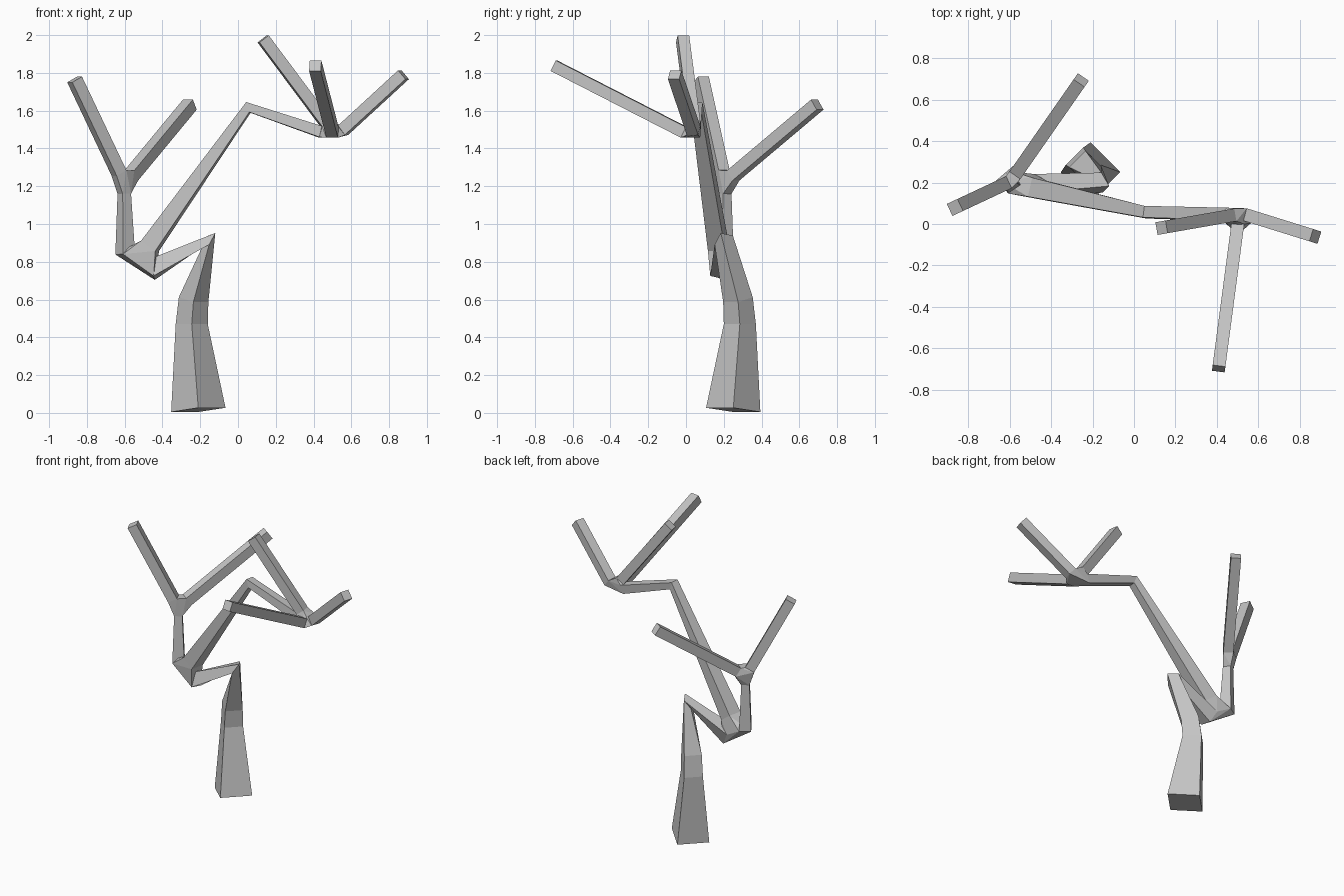
import bpy
import bmesh
from mathutils import Vector, Quaternion

cube = bpy.data.objects.get("Cube")
if cube:
    bpy.data.objects.remove(cube, do_unlink=True)

GREY = (0.55, 0.55, 0.55, 1.0)
bark = bpy.data.materials.new("grey bark")
bark.use_nodes = True
bark.diffuse_color = GREY
bark.node_tree.nodes["Principled BSDF"].inputs["Base Color"].default_value = GREY


def finish(name, bm):
    """Turn a bmesh into a flat shaded object with the bark material."""
    bmesh.ops.recalc_face_normals(bm, faces=bm.faces[:])
    mesh = bpy.data.meshes.new(name)
    bm.to_mesh(mesh)
    bm.free()
    mesh.materials.append(bark)
    obj = bpy.data.objects.new(name, mesh)
    bpy.context.collection.objects.link(obj)
    return obj


def limb(name, points, radii, side=None):
    """Sweep a square section along points; return the corner rings."""
    points = [Vector(p) for p in points]
    steps = [(b - a).normalized() for a, b in zip(points, points[1:])]
    # The first section keeps one pair of edges level unless a side is given
    side = Vector(side) if side else Vector((0, 0, 1)).cross(steps[0])
    side = (side - steps[0] * side.dot(steps[0])).normalized()
    up = steps[0].cross(side)
    rings = []
    for i, (centre, radius) in enumerate(zip(points, radii)):
        turn = Quaternion()
        if 0 < i < len(steps):
            turn = steps[i - 1].rotation_difference(steps[i])
        half = Quaternion().slerp(turn, 0.5)
        s, u = half @ side, half @ up
        rings.append([centre + radius * (a * s + b * u)
                      for a, b in ((-1, -1), (1, -1), (1, 1), (-1, 1))])
        side, up = turn @ side, turn @ up

    bm = bmesh.new()
    loops = [[bm.verts.new(co) for co in ring] for ring in rings]
    for low, high in zip(loops, loops[1:]):
        for k in range(4):
            n = (k + 1) % 4
            bm.faces.new((low[k], low[n], high[n], high[k]))
    bm.faces.new(loops[0])
    bm.faces.new(loops[-1])
    finish(name, bm)
    return rings


def joint(name, *rings):
    """Wrap the end sections of meeting limbs in a convex hull."""
    bm = bmesh.new()
    for ring in rings:
        for co in ring:
            bm.verts.new(co)
    hull = bmesh.ops.convex_hull(bm, input=bm.verts[:])
    spare = {v for v in hull["geom_interior"] + hull["geom_unused"]
             if isinstance(v, bmesh.types.BMVert)}
    bmesh.ops.delete(bm, geom=list(spare), context="VERTS")
    finish(name, bm)


# Trunk, rising and folding over at the top
trunk = limb("trunk",
             [(-.21, .25, .016), (-.245, .285, .47), (-.235, .275, .6),
              (-.155, .2, .915), (-.465, .185, .755)],
             [.102, .06, .056, .038, .047])

# Upright bough on the right, with its two branches
right_bough = limb("right_bough", [(-.597, .2, .84), (-.602, .205, 1.16)],
                   [.038, .026], side=(.85, .53, 0))
right_outer = limb("right_outer_branch",
                   [(-.63, .19, 1.27), (-.865, .08, 1.765)], [.032, .032])
right_back = limb("right_back_branch",
                  [(-.565, .25, 1.257), (-.255, .695, 1.632)], [.032, .032])

# Long bough reaching to the left, with its three branches
left_bough = limb("left_bough",
                  [(-.465, .17, .885), (.055, .057, 1.617), (.44, .047, 1.487)],
                  [.047, .028, .03])
left_inner = limb("left_inner_branch",
                  [(.465, .04, 1.535), (.133, -.018, 1.98)], [.031, .031])
left_front = limb("left_front_branch",
                  [(.5, -.01, 1.485), (.409, -.699, 1.838)], [.031, .031])
left_outer = limb("left_outer_branch",
                  [(.555, .04, 1.495), (.876, -.06, 1.79)], [.031, .031])

# Joints where limbs meet
joint("trunk_joint", trunk[-1], right_bough[0], left_bough[0])
joint("right_joint", right_bough[-1], right_outer[0], right_back[0])
joint("left_joint", left_bough[-1], left_inner[0], left_front[0], left_outer[0])
